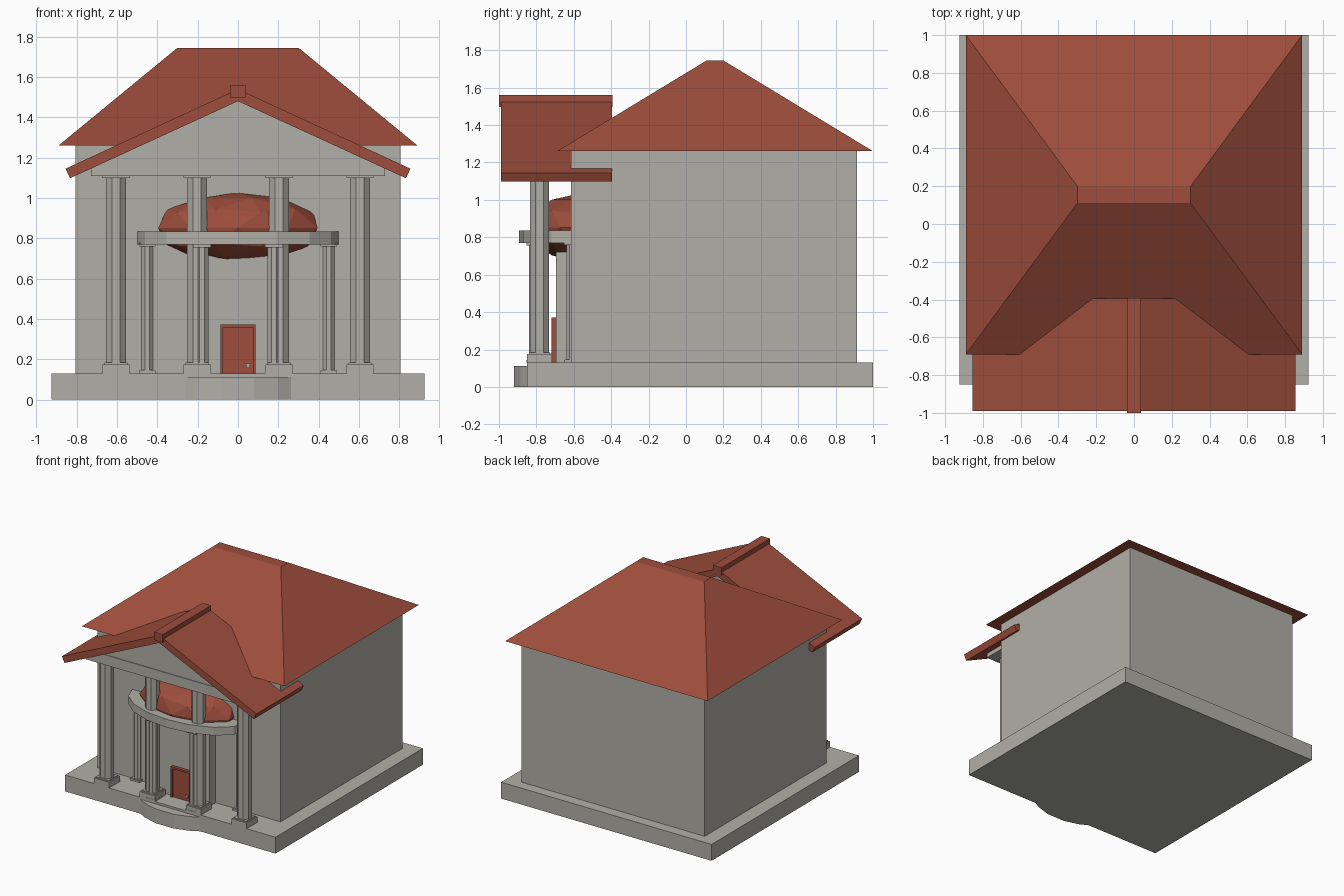
import bpy
import bmesh
from math import cos, sin, pi
from mathutils import Matrix

if "Cube" in bpy.data.objects:
    bpy.data.objects.remove(bpy.data.objects["Cube"], do_unlink=True)


def material(name, color):
    m = bpy.data.materials.new(name)
    m.use_nodes = True
    m.diffuse_color = color
    m.node_tree.nodes["Principled BSDF"].inputs["Base Color"].default_value = color
    return m


STONE = material("warm grey stone", (0.44, 0.43, 0.385, 1))
RED = material("brick red", (0.34, 0.075, 0.044, 1))


def finish(bm, name, mat):
    bmesh.ops.recalc_face_normals(bm, faces=bm.faces)
    mesh = bpy.data.meshes.new(name)
    bm.to_mesh(mesh)
    bm.free()
    mesh.materials.append(mat)
    obj = bpy.data.objects.new(name, mesh)
    bpy.context.scene.collection.objects.link(obj)
    return obj


def box(name, x, y, z, mat):
    """Box from (min, max) pairs."""
    bm = bmesh.new()
    size = [b - a for a, b in (x, y, z)]
    mid = [(a + b) / 2 for a, b in (x, y, z)]
    bmesh.ops.create_cube(bm, size=1, matrix=Matrix.Translation(mid) @ Matrix.Diagonal((*size, 1)))
    return finish(bm, name, mat)


def prism(name, outline, start, end, axis, mat):
    """Extrude an outline along y (outline in x, z) or along z (outline in x, y)."""
    bm = bmesh.new()

    def place(p, d):
        return (p[0], d, p[1]) if axis == "y" else (p[0], p[1], d)
    a = [bm.verts.new(place(p, start)) for p in outline]
    b = [bm.verts.new(place(p, end)) for p in outline]
    bm.faces.new(a)
    bm.faces.new(b)
    for i in range(len(a)):
        j = (i + 1) % len(a)
        bm.faces.new((a[i], a[j], b[j], b[i]))
    return finish(bm, name, mat)


def column(name, x, y, top, radius, foot, foot_height, cap_height):
    """Octagonal shaft with a square foot and capital."""
    bottom = 0.13
    ring = [(x + radius * cos(pi / 8 + i * pi / 4), y + radius * sin(pi / 8 + i * pi / 4))
            for i in range(8)]
    prism(name + "_shaft", ring, bottom, top, "z", STONE)
    for part, half, low, high in (("foot", foot, bottom, bottom + foot_height),
                                  ("foot_step", foot * 0.85, bottom, bottom + foot_height * 1.2),
                                  ("capital", foot, top - cap_height, top)):
        box(name + "_" + part, (x - half, x + half), (y - half, y + half), (low, high), STONE)


# Plinth, front step and house walls
box("plinth", (-0.925, 0.925), (-0.85, 1.0), (0, 0.13), STONE)
step = [(-0.28, -0.84), (-0.2, -0.885), (-0.08, -0.92), (0.08, -0.92), (0.2, -0.885), (0.28, -0.84)]
prism("front_step", step, 0, 0.113, "z", STONE)
box("house_walls", (-0.805, 0.805), (-0.615, 0.915), (0.13, 1.262), STONE)

# Hipped main roof
bm = bmesh.new()
eaves = [bm.verts.new((x, y, 1.26)) for x, y in
         ((-0.89, -0.69), (0.89, -0.69), (0.89, 1.0), (-0.89, 1.0))]
ridge = [bm.verts.new((x, y, 1.745)) for x, y in
         ((-0.3, 0.11), (0.3, 0.11), (0.3, 0.2), (-0.3, 0.2))]
bm.faces.new(eaves)
bm.faces.new(ridge)
for i in range(4):
    j = (i + 1) % 4
    bm.faces.new((eaves[i], eaves[j], ridge[j], ridge[i]))
finish(bm, "main_roof", RED)

# Portico pediment with a slightly raised lower beam
prism("pediment", [(-0.73, 1.115), (0.73, 1.115), (0.73, 1.15), (0, 1.485), (-0.73, 1.15)],
      -0.865, -0.6, "y", STONE)
prism("pediment_beam", [(-0.73, 1.11), (0.73, 1.11), (0.73, 1.15), (0.64, 1.19),
                        (-0.64, 1.19), (-0.73, 1.15)], -0.87, -0.6, "y", STONE)

# Portico roof slabs and ridge beam
for side, s in (("left", 1), ("right", -1)):
    prism(side + "_portico_roof", [(0, 1.48), (0, 1.54), (s * 0.855, 1.145), (s * 0.833, 1.098)],
          -0.99, -0.395, "y", RED)
box("portico_ridge_beam", (-0.038, 0.038), (-1.0, -0.392), (1.497, 1.56), RED)

# Tall portico columns and short balcony columns
for side, s in (("left", 1), ("right", -1)):
    column(side + "_outer_column", s * 0.605, -0.783, 1.112, 0.054, 0.067, 0.045, 0.012)
    column(side + "_inner_column", s * 0.203, -0.783, 1.112, 0.054, 0.067, 0.045, 0.012)
    column(side + "_balcony_wall_column", s * 0.45, -0.61, 0.78, 0.032, 0.042, 0.014, 0.02)
    column(side + "_balcony_front_column", s * 0.178, -0.808, 0.78, 0.034, 0.044, 0.014, 0.025)

# Curved balcony
arc = [(0.5 * cos(pi + i * pi / 8), -0.61 + 0.283 * sin(pi + i * pi / 8)) for i in range(9)]
prism("balcony_slab", arc, 0.77, 0.835, "z", STONE)

# Faceted flattened dome set through the balcony
bm = bmesh.new()
bmesh.ops.create_icosphere(bm, subdivisions=2, radius=1,
                           matrix=Matrix.Translation((0, -0.6, 0.852))
                           @ Matrix.Diagonal((0.415, 0.235, 0.175, 1)))
finish(bm, "entrance_dome", RED)

# Entrance bay, door with raised frame, and handle
box("entrance_bay", (-0.235, 0.235), (-0.695, -0.6), (0.13, 0.72), STONE)
box("door_panel", (-0.08, 0.08), (-0.71, -0.69), (0.13, 0.36), RED)
prism("door_frame", [(-0.088, 0.13), (-0.088, 0.372), (0.088, 0.372), (0.088, 0.13),
                     (0.075, 0.13), (0.075, 0.357), (-0.075, 0.357), (-0.075, 0.13)],
      -0.72, -0.69, "y", RED)
box("door_handle", (0.04, 0.06), (-0.725, -0.705), (0.158, 0.178), STONE)
